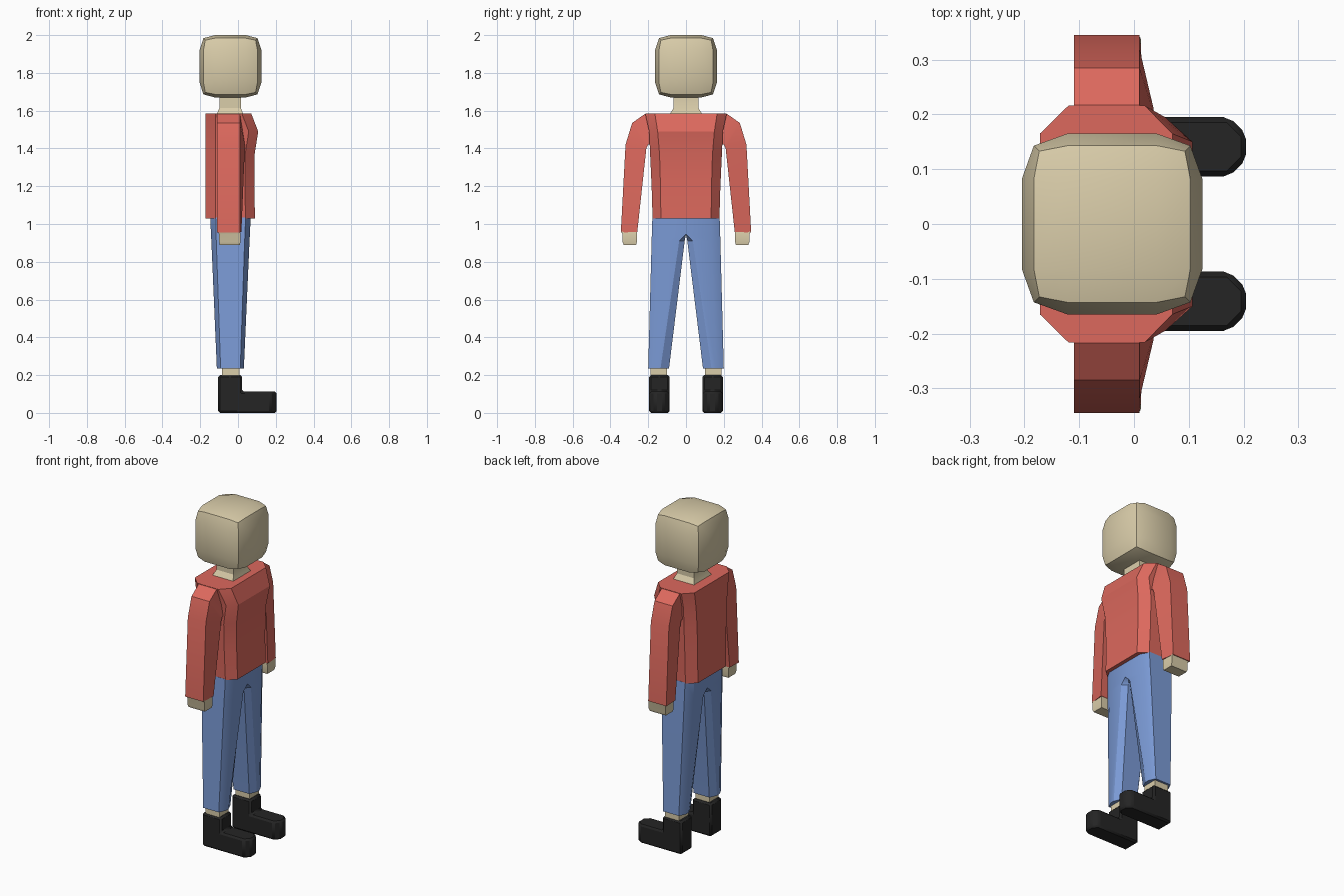
import bpy, bmesh, math
from mathutils import Vector

if "Cube" in bpy.data.objects:
    bpy.data.objects.remove(bpy.data.objects["Cube"])


def material(name, rgb):
    m = bpy.data.materials.new(name)
    m.diffuse_color = (*rgb, 1)
    m.use_nodes = True
    m.node_tree.nodes["Principled BSDF"].inputs["Base Color"].default_value = m.diffuse_color
    return m


SKIN = material("skin", (0.70, 0.61, 0.40))
RED = material("red_cloth", (0.72, 0.14, 0.11))
BLUE = material("blue_cloth", (0.20, 0.33, 0.68))
BLACK = material("black_leather", (0.018, 0.018, 0.018))


def finish(bm, name, mat, mirror=False, bevel=0.0, angle=30):
    bmesh.ops.recalc_face_normals(bm, faces=bm.faces)
    # remove the inner wall lying on the mirror plane
    if mirror:
        wall = [f for f in bm.faces if all(abs(v.co.y) < 1e-5 for v in f.verts)]
        bmesh.ops.delete(bm, geom=wall, context='FACES')
    me = bpy.data.meshes.new(name)
    bm.to_mesh(me)
    bm.free()
    ob = bpy.data.objects.new(name, me)
    bpy.context.collection.objects.link(ob)
    me.materials.append(mat)
    bpy.context.view_layer.objects.active = ob
    ob.select_set(True)
    bpy.ops.object.shade_smooth_by_angle(angle=math.radians(angle))
    ob.select_set(False)
    if bevel:
        b = ob.modifiers.new("bevel", 'BEVEL')
        b.width, b.segments, b.limit_method = bevel, 1, 'ANGLE'
    if mirror:
        m = ob.modifiers.new("mirror", 'MIRROR')
        m.use_axis = (False, True, False)
    return ob


def loft(rings):
    """Skin a list of equal-length point rings and cap both ends."""
    bm = bmesh.new()
    rows = [[bm.verts.new(p) for p in r] for r in rings]
    for a, b in zip(rows, rows[1:]):
        for i in range(len(a)):
            j = (i + 1) % len(a)
            bm.faces.new((a[i], a[j], b[j], b[i]))
    bm.faces.new(rows[0])
    bm.faces.new(rows[-1])
    return bm


def rect(x0, x1, y0, y1, z):
    return [(x0, y0, z), (x1, y0, z), (x1, y1, z), (x0, y1, z)]


def octagon(x0, x1, y0, y1, fy0, fy1, cx0, cx1, z):
    """Chamfered rectangle: front/back flats span fy, side flats span cx."""
    return [(x1, fy0, z), (x1, fy1, z), (cx1, y1, z), (cx0, y1, z),
            (x0, fy1, z), (x0, fy0, z), (cx0, y0, z), (cx1, y0, z)]


# head: cube cut into 3x3 per side and rounded off
bm = bmesh.new()
bmesh.ops.create_cube(bm, size=2)
bmesh.ops.subdivide_edges(bm, edges=bm.edges[:], cuts=2, use_grid_fill=True)
SIZE = {1: 0.165, 2: 0.143, 3: 0.133}
for v in bm.verts:
    n = sum(abs(c) > 0.9 for c in v.co)
    v.co = Vector([math.copysign(SIZE[n] if abs(c) > 0.9 else 0.082, c) for c in v.co])
    v.co.z *= 1.0 if n == 1 else 1.04
    v.co += Vector((-0.04, 0, 1.835))
finish(bm, "head", SKIN)

# neck with flared base
finish(loft([rect(-0.115, 0.03, -0.09, 0.09, 1.575),
             rect(-0.098, 0.015, -0.065, 0.065, 1.615),
             rect(-0.098, 0.015, -0.065, 0.065, 1.69)]), "neck", SKIN)

# torso: z, front x, half width, half width of the front flat
rings = []
for z, xf, w, f in [(1.03, 0.09, 0.177, 0.133), (1.2, 0.086, 0.182, 0.135),
                    (1.37, 0.088, 0.19, 0.14), (1.49, 0.107, 0.195, 0.15),
                    (1.585, 0.07, 0.216, 0.165)]:
    rings.append(octagon(-0.172, xf, -w, w, -f, f, -0.12, xf - 0.05, z))
finish(loft(rings), "jacket_body", RED)

# arms: outer (y, z) and inner (y, z) along the sleeve
rings = []
for yo, zo, yi, zi in [(0.17, 1.583, 0.17, 1.42), (0.217, 1.583, 0.188, 1.42),
                       (0.285, 1.535, 0.2, 1.42), (0.32, 1.42, 0.21, 1.40),
                       (0.345, 0.955, 0.258, 0.958)]:
    rings.append([(-0.11, yo, zo), (0.01, yo, zo), (0.036, yi, zi), (-0.11, yi, zi)])
rings[-1][2] = (0.018, 0.258, 0.958)
finish(loft(rings), "sleeves", RED, mirror=True)

# hands
finish(loft([rect(-0.097, 0.01, 0.264, 0.33, 0.89),
             rect(-0.1, 0.013, 0.26, 0.336, 0.905),
             rect(-0.1, 0.013, 0.26, 0.336, 0.945),
             rect(-0.105, 0.011, 0.26, 0.342, 0.96)]), "hands", SKIN, mirror=True)

# trousers: shared waist block that splits into two tapered legs
finish(loft([octagon(-0.147, 0.067, 0, 0.178, 0, 0.13, -0.118, 0.04, 1.035),
             octagon(-0.143, 0.063, 0, 0.181, 0, 0.133, -0.116, 0.037, 0.945),
             octagon(-0.141, 0.061, 0.007, 0.182, 0.036, 0.135, -0.115, 0.035, 0.91),
             octagon(-0.112, 0.031, 0.09, 0.2, 0.135, 0.16, -0.092, 0.012, 0.235)]),
       "trousers", BLUE, mirror=True)

# ankles
finish(loft([rect(-0.085, 0.008, 0.1, 0.187, 0.18),
             rect(-0.085, 0.008, 0.1, 0.187, 0.25)]), "ankles", SKIN, mirror=True)

# boots: L profile extruded sideways, toe corners cut, edges bevelled
bm = bmesh.new()
profile = [(-0.105, 0), (0.205, 0), (0.205, 0.112), (0.022, 0.112), (0.022, 0.2), (-0.105, 0.2)]
face = bm.faces.new([bm.verts.new((x, 0.087, z)) for x, z in profile])
out = bmesh.ops.extrude_face_region(bm, geom=[face])
for v in out["geom"]:
    if isinstance(v, bmesh.types.BMVert):
        v.co.y = 0.195
toe = [e for e in bm.edges if all(abs(v.co.x - 0.205) < 1e-4 for v in e.verts)
       and abs(e.verts[0].co.z - e.verts[1].co.z) > 0.05]
bmesh.ops.bevel(bm, geom=toe, offset=0.031, offset_type='OFFSET', segments=1,
                profile=0.5, affect='EDGES')
finish(bm, "boots", BLACK, mirror=True, bevel=0.01)
